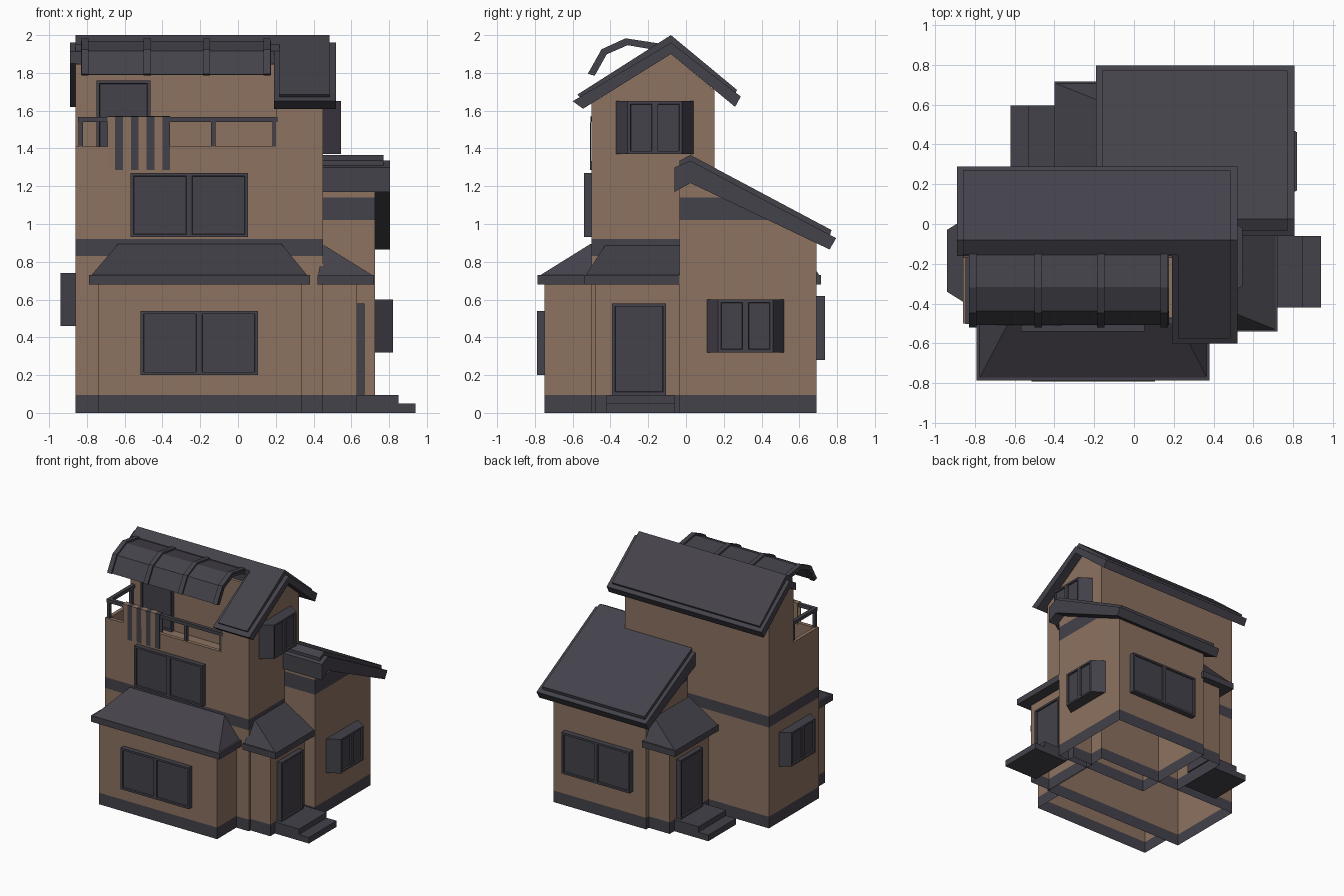
import bpy, bmesh, math
from mathutils import Matrix, Vector

if "Cube" in bpy.data.objects:
    bpy.data.objects.remove(bpy.data.objects["Cube"])


def material(name, col):
    m = bpy.data.materials.new(name)
    m.diffuse_color = (*col, 1)
    m.use_nodes = True
    m.node_tree.nodes["Principled BSDF"].inputs["Base Color"].default_value = m.diffuse_color
    return m


BROWN = material("brown wall", (0.262, 0.168, 0.117))
DARK = material("dark slate", (0.058, 0.054, 0.069))
I4 = Matrix.Identity(4)


def finish(name, bm, mats, mx=I4):
    bmesh.ops.recalc_face_normals(bm, faces=bm.faces)
    bm.transform(mx)
    me = bpy.data.meshes.new(name)
    bm.to_mesh(me)
    bm.free()
    for m in mats:
        me.materials.append(m)
    ob = bpy.data.objects.new(name, me)
    bpy.context.collection.objects.link(ob)
    return ob


def extrude(pts, direction):
    """bmesh prism from a polygon of 3D points"""
    bm = bmesh.new()
    f = bm.faces.new([bm.verts.new(p) for p in pts])
    r = bmesh.ops.extrude_face_region(bm, geom=[f])
    vs = [v for v in r["geom"] if isinstance(v, bmesh.types.BMVert)]
    bmesh.ops.translate(bm, verts=vs, vec=direction)
    # the source face survives the extrusion only if it was rebuilt: make sure both caps exist
    if len(bm.faces) == len(pts) + 1:
        bmesh.ops.holes_fill(bm, edges=bm.edges)
    return bm


def side_prism(x0, x1, prof):
    return extrude([(x0, y, z) for y, z in prof], (x1 - x0, 0, 0))


def box_bm(x, y, z):
    return side_prism(x[0], x[1], [(y[0], z[0]), (y[1], z[0]), (y[1], z[1]), (y[0], z[1])])


def box(name, x, y, z, mat=DARK, mx=I4):
    return finish(name, box_bm(x, y, z), [mat], mx)


def wall(name, bm, bands, mx=I4):
    """brown wall with dark horizontal bands, open at the ground"""
    low = [f for f in bm.faces if max(v.co.z for v in f.verts) < 0.001]
    bmesh.ops.delete(bm, geom=low, context="FACES_ONLY")
    for h in [h for b in bands for h in b if h > 0]:
        bmesh.ops.bisect_plane(bm, geom=bm.verts[:] + bm.edges[:] + bm.faces[:],
                               plane_co=(0, 0, h), plane_no=(0, 0, 1))
    for f in bm.faces:
        c = f.calc_center_median().z
        if abs(f.normal.z) < 0.5 and any(a < c < b for a, b in bands):
            f.material_index = 1
    finish(name, bm, [BROWN, DARK], mx)


def frustum(name, bottom, top, z0, z1, mx=I4):
    bm = bmesh.new()
    rings = []
    for (xa, xb, ya, yb), z in ((bottom, z0), (top, z1)):
        rings.append([bm.verts.new(p) for p in
                      ((xa, ya, z), (xb, ya, z), (xb, yb, z), (xa, yb, z))])
    bm.faces.new(rings[0])
    bm.faces.new(rings[1])
    for i in range(4):
        j = (i + 1) % 4
        bm.faces.new((rings[0][i], rings[0][j], rings[1][j], rings[1][i]))
    finish(name, bm, [DARK], mx)


def opening(name, loc, angle, w, h, d, taper=0.0, panes=2, mx=I4):
    """window or door: (tapered) box facing local -y with recessed panes; loc = bottom centre on wall"""
    place = mx @ Matrix.Translation(loc) @ Matrix.Rotation(math.radians(angle), 4, "Z")
    hw = w / 2
    fw = hw - taper
    bm = extrude([(-hw, 0.01, 0), (-hw, 0, 0), (-fw, -d, 0), (fw, -d, 0), (hw, 0, 0), (hw, 0.01, 0)], (0, 0, h))
    bmesh.ops.recalc_face_normals(bm, faces=bm.faces)
    if panes == 2:
        bmesh.ops.bisect_plane(bm, geom=bm.verts[:] + bm.edges[:] + bm.faces[:],
                               plane_co=(0, 0, 0), plane_no=(1, 0, 0))
    front = [f for f in bm.faces if f.normal.y < -0.95 and f.calc_center_median().y < -d + 0.005]
    bmesh.ops.inset_individual(bm, faces=front, thickness=0.022, depth=0)
    bmesh.ops.inset_individual(bm, faces=front, thickness=0.003, depth=-0.012)
    finish(name, bm, [DARK], place)


# --- Tower walls ---
PL = (0, 0.095)
wall("tower_body", box_bm((-0.86, 0.45), (-0.5, 0.15), (0, 1.28)), [PL, (0.83, 0.92)])
wall("tower_gable_front", side_prism(0.2, 0.45, [(-0.5, 1.28), (0.15, 1.28), (0.15, 1.71), (-0.08, 1.9), (-0.5, 1.638)]), [])
wall("tower_gable_back", side_prism(-0.86, 0.2, [(-0.17, 1.28), (0.15, 1.28), (0.15, 1.71), (-0.08, 1.9), (-0.17, 1.844)]), [])
box("parapet_front", (-0.86, 0.2), (-0.5, -0.47), (1.28, 1.41), BROWN)
box("parapet_left", (-0.86, -0.83), (-0.47, -0.17), (1.28, 1.41), BROWN)

# --- Tower roof: full gable on the right, cut back over the balcony ---
BACK_LOW = [(-0.08, 1.96), (0.29, 1.675), (0.26, 1.62), (-0.08, 1.9)]
BACK_TOP = [(-0.08, 2.0), (0.27, 1.71), (0.255, 1.68), (-0.08, 1.945)]
for name, x0, x1, prof in (
        ("roof_base_right", 0.19, 0.52, BACK_LOW + [(-0.545, 1.61), (-0.6, 1.65)]),
        ("roof_base_left", -0.89, 0.19, BACK_LOW + [(-0.16, 1.85), (-0.16, 1.912)]),
        ("roof_top_right", 0.22, 0.485, BACK_TOP + [(-0.55, 1.66), (-0.575, 1.685)]),
        ("roof_top_left", -0.86, 0.22, BACK_TOP + [(-0.155, 1.9), (-0.155, 1.95)])):
    finish(name, side_prism(x0, x1, prof), [DARK])

# --- Wing ---
wall("wing_body", side_prism(-0.12, 0.725, [(-0.035, 0), (0.69, 0), (0.69, 0.9), (0.024, 1.22), (-0.035, 1.19)]),
     [PL, (1.02, 1.14)])
finish("wing_roof_base", side_prism(-0.19, 0.805, [(-0.06, 1.30), (0.024, 1.335), (0.795, 0.925),
                                                  (0.76, 0.865), (0.024, 1.217), (-0.06, 1.17)]), [DARK])
finish("wing_roof_top", side_prism(-0.16, 0.77, [(-0.035, 1.335), (0.024, 1.365), (0.77, 0.968),
                                                (0.76, 0.93), (0.024, 1.31), (-0.035, 1.29)]), [DARK])

# --- Front bay ---
wall("bay_body", box_bm((-0.74, 0.335), (-0.75, -0.5), (0, 0.7)), [PL])
box("bay_eave", (-0.79, 0.38), (-0.785, -0.49), (0.68, 0.73))
frustum("bay_roof", (-0.775, 0.365, -0.77, -0.49), (-0.635, 0.23, -0.505, -0.49), 0.73, 0.895)

# --- Porches: right front, and the same turned half round at the back ---
TURN = Matrix.Translation((0.32, 0.175, 0)) @ Matrix.Rotation(math.pi, 4, "Z")
for tag, mx in (("front", I4), ("back", TURN)):
    wall(tag + "_porch_body", box_bm((0.44, 0.63), (-0.48, 0.025), (0, 0.7)), [PL], mx)
    box(tag + "_porch_eave", (0.42, 0.72), (-0.54, 0.025), (0.68, 0.73), DARK, mx)
    frustum(tag + "_porch_roof", (0.425, 0.71, -0.53, 0.025), (0.445, 0.46, -0.43, 0.025), 0.73, 0.885, mx)
    opening(tag + "_door", (0.63, -0.248, 0.095), 90, 0.285, 0.485, 0.04, 0, 1, mx)
    box(tag + "_step_upper", (0.63, 0.85), (-0.42, -0.06), (0, 0.095), DARK, mx)
    box(tag + "_step_lower", (0.85, 0.94), (-0.42, -0.06), (0, 0.05), DARK, mx)

# --- Windows ---
opening("bay_window", (-0.205, -0.75, 0.2), 0, 0.62, 0.34, 0.04)
opening("upper_front_window", (-0.258, -0.5, 0.93), 0, 0.62, 0.34, 0.04)
opening("wing_back_window", (0.31, 0.69, 0.28), 180, 0.62, 0.34, 0.045)
opening("tower_right_window", (0.45, -0.165, 1.37), 90, 0.41, 0.28, 0.095, 0.06)
opening("wing_right_window", (0.725, 0.315, 0.32), 90, 0.41, 0.28, 0.095, 0.06)
opening("tower_left_window", (-0.86, -0.185, 0.46), -90, 0.41, 0.28, 0.08, 0.05)
opening("balcony_door", (-0.607, -0.17, 1.28), 0, 0.285, 0.48, 0.03, 0, 1)

# --- Balcony railing ---
for i, (x, y) in enumerate(((-0.832, -0.487), (-0.132, -0.487), (0.195, -0.487), (-0.832, -0.2))):
    box(f"rail_post_{i}", (x - 0.012, x + 0.012), (y - 0.012, y + 0.012), (1.41, 1.54))
box("front_rail", (-0.847, 0.213), (-0.502, -0.472), (1.54, 1.567))
box("left_rail", (-0.847, -0.817), (-0.472, -0.17), (1.54, 1.567))

# --- Striped blanket over the rail ---
N = 8
bm = bmesh.new()
drape = [(-0.507, 1.285), (-0.509, 1.57), (-0.465, 1.572), (-0.462, 1.40)]
cols = [[bm.verts.new((-0.692 + 0.333 * i / N, y, z)) for y, z in drape] for i in range(N + 1)]
for i in range(N):
    for k in range(len(drape) - 1):
        f = bm.faces.new((cols[i][k], cols[i + 1][k], cols[i + 1][k + 1], cols[i][k + 1]))
        f.material_index = i % 2
blanket = finish("striped_blanket", bm, [BROWN, DARK])
blanket.modifiers.new("thick", "SOLIDIFY").thickness = 0.006

# --- Curved canopy with ribs ---
ARC = [Vector(p) for p in ((-0.52, 1.795), (-0.447, 1.925), (-0.32, 1.983), (-0.15, 1.957))]


def arc_profile(inner, outer):
    c = Vector((-0.24, 1.72))
    move = lambda p, o: p - (p - c).normalized() * o
    return [move(p, outer) for p in ARC] + [move(p, inner) for p in reversed(ARC)]


finish("canopy_sheet", side_prism(-0.83, 0.175, arc_profile(0.028, 0.014)), [DARK])
for i, x in enumerate((-0.81, -0.48, -0.167, 0.153)):
    finish(f"canopy_rib_{i}", side_prism(x - 0.019, x + 0.019, arc_profile(0.038, 0.0)), [DARK])
